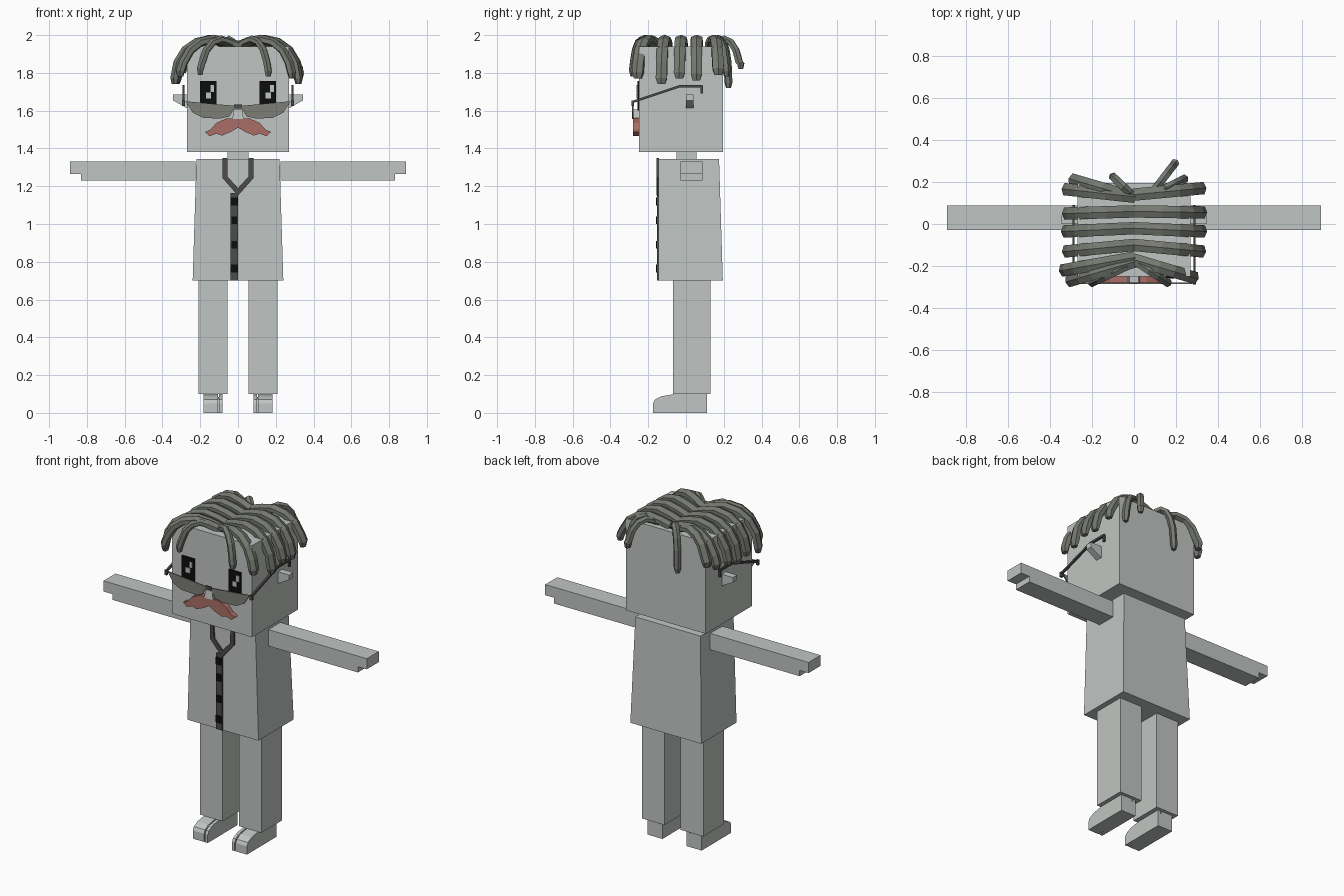
import bpy, bmesh, math
from mathutils import Vector

cube = bpy.data.objects.get("Cube")
if cube:
    bpy.data.objects.remove(cube, do_unlink=True)


def material(name, r, g, b):
    m = bpy.data.materials.new(name)
    m.use_nodes = True
    m.diffuse_color = (r, g, b, 1)
    m.node_tree.nodes["Principled BSDF"].inputs["Base Color"].default_value = (r, g, b, 1)
    return m


SKIN = material("light grey", .53, .56, .54)
HAIR = material("hair grey", .18, .19, .165)
LENS = material("lens grey", .2, .21, .18)
DARK = material("dark grey", .075, .07, .07)
BLACK = material("black", .004, .004, .004)
RED = material("dusty red", .4, .155, .135)

SIDES = (("left", 1), ("right", -1))


def finish(name, bm, mat):
    bmesh.ops.recalc_face_normals(bm, faces=bm.faces)
    mesh = bpy.data.meshes.new(name)
    bm.to_mesh(mesh)
    bm.free()
    mesh.materials.append(mat)
    ob = bpy.data.objects.new(name, mesh)
    bpy.context.collection.objects.link(ob)
    return ob


def box(name, x, y, z, mat, foot=None):
    """Box from ranges; foot gives other x and y ranges at the bottom."""
    bm = bmesh.new()
    bmesh.ops.create_cube(bm, size=1)
    for v in bm.verts:
        fx, fy = foot if foot and v.co.z < 0 else (x, y)
        v.co = (fx[v.co.x > 0], fy[v.co.y > 0], z[v.co.z > 0])
    return finish(name, bm, mat)


def prism(name, points, axis, lo, hi, mat):
    """Extrude a profile along x (points are y, z) or along y (points are x, z)."""
    bm = bmesh.new()
    place = (lambda p, d: (d, *p)) if axis == "x" else (lambda p, d: (p[0], d, p[1]))
    face = bm.faces.new([bm.verts.new(place(p, lo)) for p in points])
    out = bmesh.ops.extrude_face_region(bm, geom=[face])
    step = Vector(place((0, 0), hi - lo))
    bmesh.ops.translate(bm, vec=step, verts=[g for g in out["geom"] if isinstance(g, bmesh.types.BMVert)])
    bmesh.ops.triangulate(bm, faces=[f for f in bm.faces if len(f.verts) > 4])
    return finish(name, bm, mat)


def flip(points, s):
    return [(s * x, z) for x, z in points]


def span(s, a, b):
    return tuple(sorted((s * a, s * b)))


def tube(name, path, width, thick, mat, sides=6, taper=1):
    """Sweep a flattened polygon along a path."""
    bm = bmesh.new()
    path = [Vector(p) for p in path]
    flat = path[-1] - path[0]
    across = Vector((-flat.y, flat.x, 0)).normalized()
    rings = []
    for i, p in enumerate(path):
        along = (path[min(i + 1, len(path) - 1)] - path[max(i - 1, 0)]).normalized()
        up = along.cross(across).normalized()
        k = taper if i == len(path) - 1 else 1
        angles = [math.tau * (j + .5) / sides for j in range(sides)]
        rings.append([bm.verts.new(p + across * math.cos(a) * width * k + up * math.sin(a) * thick * k)
                      for a in angles])
    for a, b in zip(rings, rings[1:]):
        for j in range(sides):
            n = (j + 1) % sides
            bm.faces.new((a[j], a[n], b[n], b[j]))
    bm.faces.new(rings[0])
    bm.faces.new(rings[-1])
    return finish(name, bm, mat)


# Head, neck and torso
box("head", (-.27, .27), (-.25, .195), (1.38, 1.94), SKIN)
box("neck", (-.055, .055), (-.05, .055), (1.33, 1.39), SKIN)
box("torso", (-.22, .22), (-.145, .175), (.70, 1.345), SKIN, foot=((-.24, .24), (-.145, .195)))

# Limbs and ears
foot_profile = [(-.175, 0), (-.175, .05), (-.165, .07), (-.13, .088), (-.06, .1), (.11, .1), (.11, 0)]
arm_profile = [(.225, 1.33), (.89, 1.33), (.89, 1.265), (.83, 1.265), (.83, 1.23), (.225, 1.23)]
ear_profile = [(.265, 1.685), (.345, 1.685), (.345, 1.655), (.265, 1.61)]
for side, s in SIDES:
    prism(side + "_arm", flip(arm_profile, s), "y", -.028, .088, SKIN)
    box(side + "_leg", span(s, .055, .208), (-.07, .13), (.1, .70), SKIN)
    # Foot with a split big toe
    prism(side + "_foot", foot_profile, "x", *span(s, .107, .183), SKIN)
    prism(side + "_big_toe", foot_profile, "x", *span(s, .082, .1), SKIN)
    box(side + "_foot_bridge", span(s, .095, .11), (-.14, .11), (0, .085), SKIN)
    prism(side + "_ear", flip(ear_profile, s), "y", 0, .04, SKIN)

# Eyes with highlights
for side, s in SIDES:
    box(side + "_eye", span(s, .115, .2), (-.258, -.25), (1.6, 1.757), BLACK)
    cx = .158 * s
    box(side + "_eye_glint", (cx - .012, cx + .016), (-.262, -.257), (1.665, 1.695), SKIN)
    box(side + "_eye_spark", (cx + .012, cx + .032), (-.262, -.257), (1.70, 1.735), SKIN)

# Nose and moustache
box("nose", (-.022, .022), (-.28, -.25), (1.555, 1.605), SKIN, foot=((-.03, .03), (-.285, -.25)))
moustache = [(0, 1.558), (.06, 1.56), (.115, 1.535), (.145, 1.5), (.175, 1.487), (.15, 1.465),
             (.115, 1.478), (.085, 1.468), (.04, 1.487), (0, 1.51)]
for side, s in SIDES:
    prism(side + "_moustache", flip(moustache, s), "y", -.28, -.25, RED)

# Glasses
lens = [(.278, 1.65), (.012, 1.625), (.045, 1.57), (.095, 1.558), (.185, 1.562), (.24, 1.59)]
for side, s in SIDES:
    prism(side + "_lens", flip(lens, s), "y", -.285, -.278, LENS)
    x = .288 * s
    tube(side + "_temple", [(x, -.285, 1.645), (x, -.03, 1.73), (x, .088, 1.73)], .008, .009, DARK, 4)
    box(side + "_temple_tip", (x - .006, x + .006), (.078, .09), (1.69, 1.73), DARK)
    box(side + "_hinge", (x - .008, x + .008), (-.288, -.274), (1.625, 1.655), DARK)
box("glasses_bridge", (-.02, .02), (-.287, -.278), (1.612, 1.632), DARK)

# Collar, placket and buttons
collar = [(.082, 1.35), (.057, 1.35), (.055, 1.25), (0, 1.19), (0, 1.15), (.082, 1.243)]
for side, s in SIDES:
    prism(side + "_collar", flip(collar, s), "y", -.155, -.144, DARK)
box("placket", (-.04, 0), (-.153, -.144), (.70, 1.165), DARK)
for i, z in enumerate((1.12, 1.02, .89, .765)):
    w = .02 if i in (0, 3) else .014
    box(f"button_{i + 1}", (-.02 - w, -.02 + w), (-.16, -.152), (z - .021, z + .021), BLACK)

# Hair locks: start x, start y, end x, end y, end height
locks = [
    (0, .14, .322, .17, 1.79), (0, .06, .325, .055, 1.76), (0, -.02, .325, -.035, 1.77),
    (0, -.1, .32, -.13, 1.74), (0, -.17, .285, -.255, 1.77), (.01, -.18, .16, -.28, 1.78),
    (0, .13, -.322, .165, 1.78), (0, .06, -.32, .05, 1.76), (0, -.02, -.325, -.035, 1.74),
    (0, -.1, -.32, -.13, 1.75), (0, -.16, -.335, -.22, 1.74), (0, -.18, -.305, -.27, 1.78),
    (-.01, -.19, -.2, -.28, 1.79),
    (.08, .14, .195, .29, 1.82), (.09, .14, .24, .215, 1.78),
    (-.05, .14, -.29, .21, 1.8), (-.01, .14, -.1, .225, 1.72),
]
for i, (x0, y0, x1, y1, z1) in enumerate(locks):
    main = abs(x1) > .28
    # Arch up from the parting, then hang down at the end
    arch = [(0, 1.945), (.2, 1.965), (.42, 1.978), (.65, 1.962), (.83, 1.92), (.95, 1.855), (1, z1 + .03), (1, z1)]
    path = [(x0 + (x1 - x0) * t, y0 + (y1 - y0) * t, z) for t, z in arch]
    tube(f"hair_lock_{i + 1}", path, .034 if main else .022, .024 if main else .02, HAIR, 6, .65)
